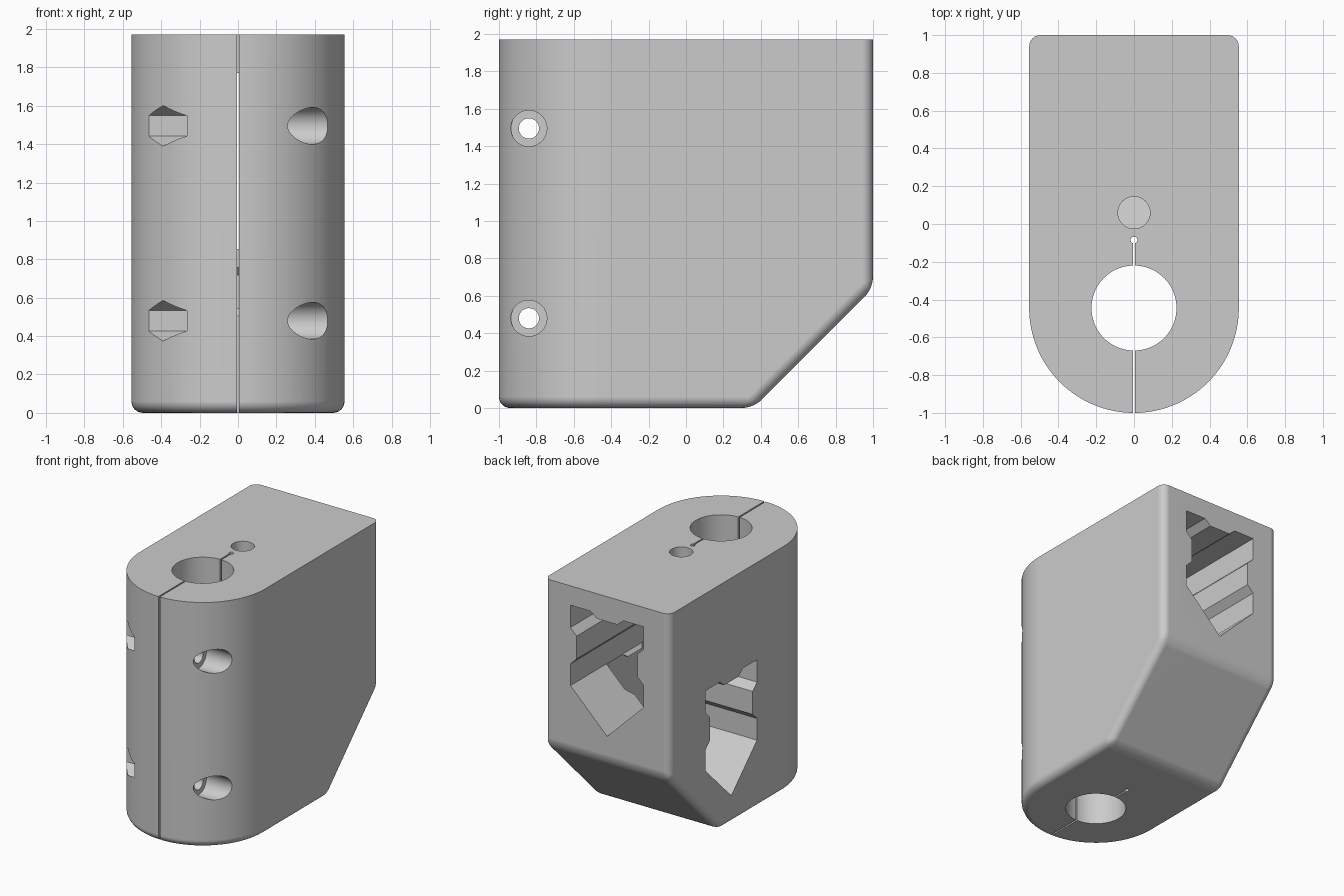
import bpy, bmesh, math
from mathutils import Vector

cube = bpy.data.objects.get("Cube")
if cube:
    bpy.data.objects.remove(cube)

W, H, R = 0.555, 1.97, 0.06      # half width, height, edge rounding
BORE_Y = W - 1                   # centre of the rounded front

grey = bpy.data.materials.new("plain grey")
grey.use_nodes = True
COLOUR = (0.6, 0.6, 0.6, 1)
grey.diffuse_color = COLOUR
grey.node_tree.nodes["Principled BSDF"].inputs["Base Color"].default_value = COLOUR


def prism(name, outline, place, start, end):
    """Extrude a 2D outline from start to end; place maps (u, v, t) to xyz."""
    bm = bmesh.new()
    rings = [[bm.verts.new(place(u, v, t)) for u, v in outline] for t in (start, end)]
    for ring in rings:
        bm.faces.new(ring)
    n = len(outline)
    for i in range(n):
        j = (i + 1) % n
        bm.faces.new((rings[0][i], rings[0][j], rings[1][j], rings[1][i]))
    bmesh.ops.recalc_face_normals(bm, faces=bm.faces)
    mesh = bpy.data.meshes.new(name)
    bm.to_mesh(mesh)
    bm.free()
    mesh.materials.append(grey)
    obj = bpy.data.objects.new(name, mesh)
    bpy.context.collection.objects.link(obj)
    return obj


def ring(cu, cv, radius, sides=64, turn=0):
    angles = [math.tau * i / sides + turn for i in range(sides)]
    return [(cu + radius * math.cos(a), cv + radius * math.sin(a)) for a in angles]


def along_z(u, v, t): return (u, v, t)
def along_x(u, v, t): return (t, u, v)


# Body: square back, half-round front
arc = [math.pi + math.pi * i / 64 for i in range(65)]
outline = [(W * math.cos(a), BORE_Y + W * math.sin(a)) for a in arc]
body = prism("clamp_body", outline + [(W, 1), (-W, 1)], along_z, 0, H)

# Slanted lower back, then rounding on every edge except the top rim
bm = bmesh.new()
bm.from_mesh(body.data)
cut = bmesh.ops.bisect_plane(bm, geom=bm.verts[:] + bm.edges[:] + bm.faces[:],
                             plane_co=Vector((0, 1, 0.64)),
                             plane_no=Vector((0, 1, -1)), clear_outer=True)
rim = [e for e in cut["geom_cut"] if isinstance(e, bmesh.types.BMEdge)]
bmesh.ops.contextual_create(bm, geom=rim)
bmesh.ops.recalc_face_normals(bm, faces=bm.faces)
sharp = [e for e in bm.edges if e.calc_face_angle(0) > 0.3
         and min(v.co.z for v in e.verts) < H - 0.01]
bmesh.ops.bevel(bm, geom=sharp, offset=R, offset_type='OFFSET', segments=6,
                profile=0.5, affect='EDGES', clamp_overlap=False)
bm.to_mesh(body.data)
bm.free()

# Rail socket profile: ribbed square with a pointed floor
half = [(0.092, 0.28), (0.146, 0.325), (0.325, 0.325), (0.325, 0.146),
        (0.27, 0.092), (0.27, -0.092), (0.325, -0.146), (0.325, -0.32)]
socket = half + [(0, -0.64)] + [(-u, v) for u, v in reversed(half)]

# Clamping bore, its slit, the relief hole and the top screw hole
s = 0.006
cutters = [
    prism("back_socket", socket, lambda u, v, t: (u, t, 1.49 + v), -0.107, 1.2),
    prism("side_socket", socket, lambda u, v, t: (t, 0.218 + u, 0.865 + v), -0.8, 0.323),
    prism("bore", ring(0, BORE_Y, 0.225, 96), along_z, -0.2, H + 0.2),
    prism("slit", [(-s, -1.2), (s, -1.2), (s, -0.085), (-s, -0.085)], along_z, -0.2, H + 0.2),
    prism("relief_hole", ring(0, -0.085, 0.018, 24), along_z, -0.2, H + 0.2),
    prism("top_hole", ring(0, 0.06, 0.085), along_z, 1.5, H + 0.2),
]

# Two cross bolts: shank, round head recess, hexagonal nut recess
for z in (0.48, 1.495):
    y = -0.84
    cutters += [
        prism("bolt_hole", ring(y, z, 0.054, 48), along_x, -0.7, 0.7),
        prism("head_recess", ring(y, z, 0.096), along_x, 0.24, 0.7),
        prism("nut_recess", ring(y, z, 0.106, 6, math.pi / 6), along_x, -0.7, -0.24),
    ]

bpy.ops.object.select_all(action='DESELECT')
bpy.context.view_layer.objects.active = body
body.select_set(True)
for cutter in cutters:
    mod = body.modifiers.new(cutter.name, 'BOOLEAN')
    mod.operation = 'DIFFERENCE'
    mod.solver = 'EXACT'
    mod.object = cutter
    bpy.ops.object.modifier_apply(modifier=mod.name)
    bpy.data.objects.remove(cutter)

# Smooth curves, crisp edges, flat large faces
bpy.ops.object.shade_smooth_by_angle(angle=math.radians(25))
weighted = body.modifiers.new("flat_faces", 'WEIGHTED_NORMAL')
weighted.keep_sharp = True
